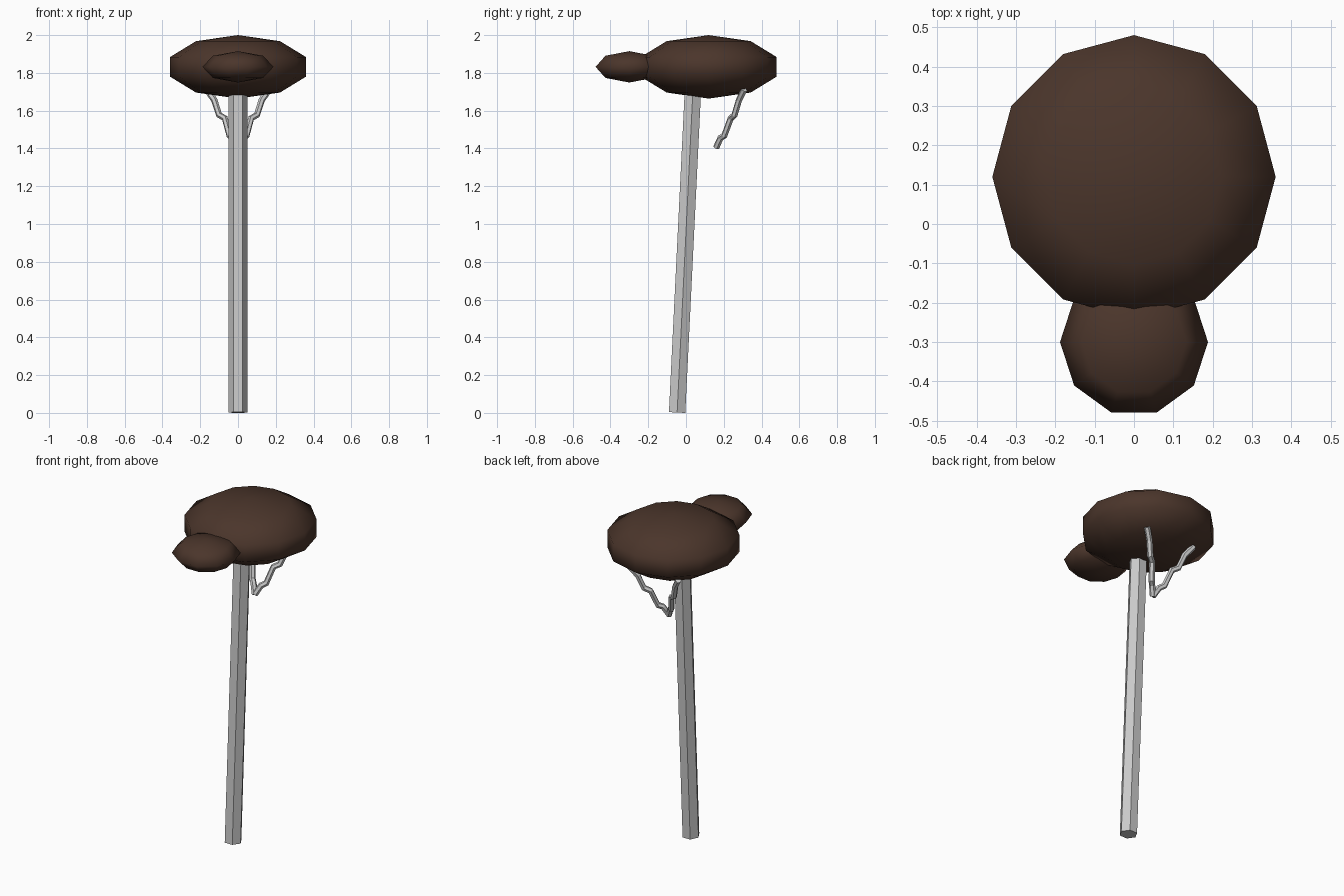
import bpy, bmesh
from math import sin, cos, pi
from mathutils import Vector

if "Cube" in bpy.data.objects:
    bpy.data.objects.remove(bpy.data.objects["Cube"])

bark = None
leaf = bpy.data.materials.new("dark_foliage")
leaf.diffuse_color = (0.07, 0.036, 0.024, 1)
leaf.use_nodes = True
leaf.node_tree.nodes["Principled BSDF"].inputs["Base Color"].default_value = leaf.diffuse_color


def lathe(name, profile, sides, loc, rot=(0, 0, 0), mat=None, smooth=False):
    """Revolve an (r, z) profile around z, first vertex on +x."""
    bm = bmesh.new()
    vs = [bm.verts.new((r, 0, z)) for r, z in profile]
    es = [bm.edges.new(p) for p in zip(vs, vs[1:])]
    bmesh.ops.spin(bm, geom=vs + es, axis=(0, 0, 1), cent=(0, 0, 0),
                   angle=2 * pi, steps=sides, use_merge=False)
    bmesh.ops.remove_doubles(bm, verts=bm.verts, dist=1e-4)
    bmesh.ops.recalc_face_normals(bm, faces=bm.faces)
    for f in bm.faces:
        f.smooth = smooth
    me = bpy.data.meshes.new(name)
    bm.to_mesh(me)
    bm.free()
    ob = bpy.data.objects.new(name, me)
    ob.location, ob.rotation_euler = loc, rot
    bpy.context.collection.objects.link(ob)
    if mat:
        me.materials.append(mat)
    return ob


def blob(name, loc, r, h, sides, stacks):
    angles = [-pi / 2 + pi * i / stacks for i in range(stacks + 1)]
    lathe(name, [(abs(r * cos(a)), h * sin(a)) for a in angles], sides, loc,
          mat=leaf, smooth=True)


# Foliage: large crown and smaller front clump
blob("crown", (0, 0.12, 1.832), 0.3785, 0.168, 12, 5)
blob("front_clump", (0, -0.30, 1.832), 0.188, 0.083, 10, 4)

# Leaning six-sided trunk
lathe("trunk", [(0, 0), (0.05, 0), (0.05, 1.75), (0, 1.75)], 6,
      (0, -0.047, 0.002), rot=(-0.049, 0, 0))

# Pair of crooked twigs meeting at their lower end
path = [(0, 0.16, 1.405), (0.025, 0.183, 1.456), (0.045, 0.203, 1.468),
        (0.07, 0.237, 1.56), (0.10, 0.257, 1.577), (0.125, 0.28, 1.655),
        (0.165, 0.308, 1.712)]
for side, s in (("right", 1), ("left", -1)):
    cu = bpy.data.curves.new(side + "_twig", 'CURVE')
    cu.dimensions = '3D'
    cu.bevel_depth = 0.017
    cu.bevel_resolution = 1
    cu.use_fill_caps = True
    sp = cu.splines.new('POLY')
    sp.use_smooth = False
    sp.points.add(len(path) - 1)
    for p, (x, y, z) in zip(sp.points, path):
        p.co = (s * x, y, z, 1)
    bpy.context.collection.objects.link(bpy.data.objects.new(side + "_twig", cu))
